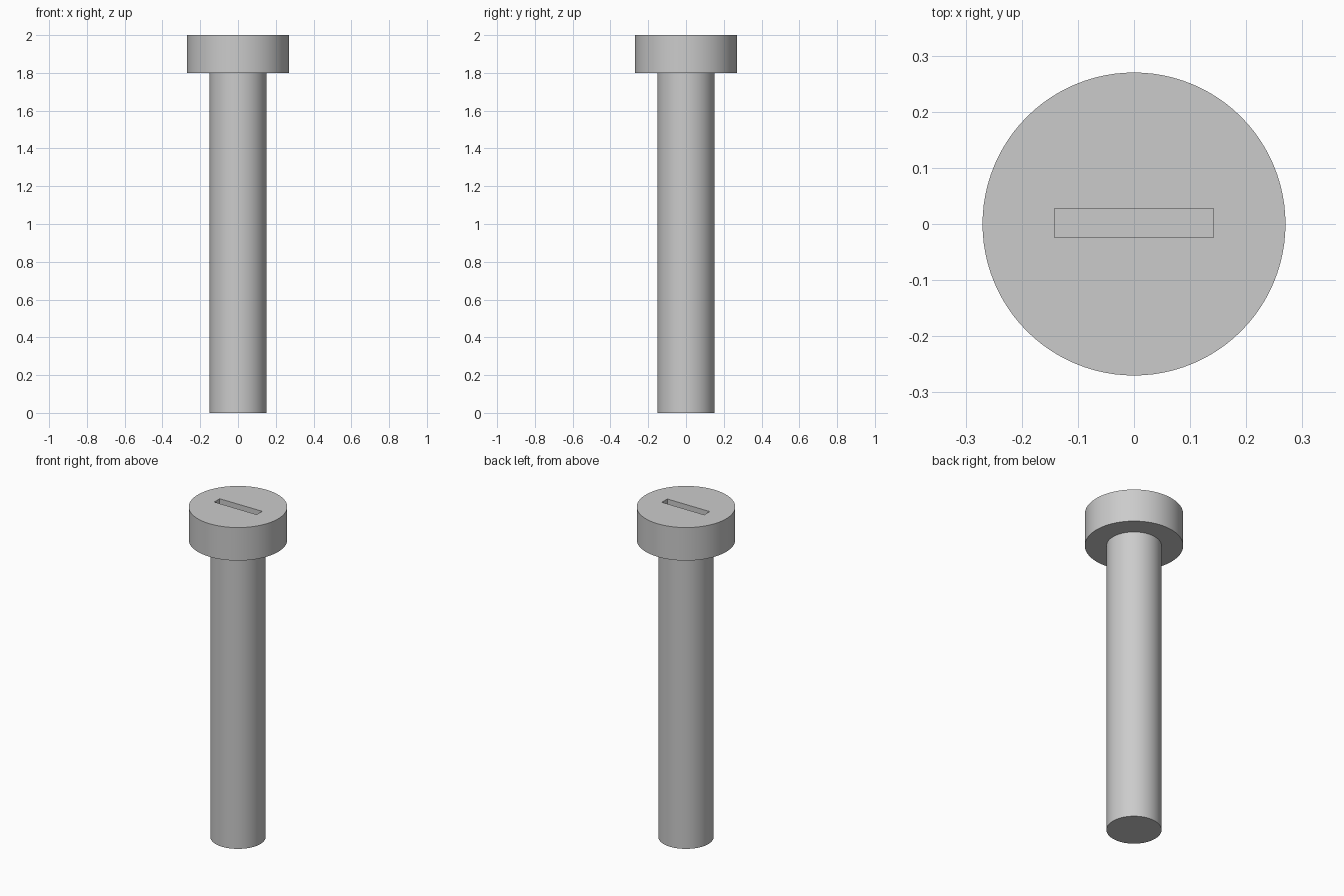
import bpy
import math

cube = bpy.data.objects.get("Cube")
if cube:
    bpy.data.objects.remove(cube, do_unlink=True)

HEAD_RADIUS, SHAFT_RADIUS = 0.27, 0.151
HEAD_BASE, TOP = 1.8, 2.0
SLOT_LENGTH, SLOT_WIDTH, SLOT_DEPTH = 0.284, 0.052, 0.1

steel = bpy.data.materials.new("grey steel")
steel.use_nodes = True
GREY = (0.6, 0.6, 0.6, 1)
steel.diffuse_color = GREY
steel.node_tree.nodes["Principled BSDF"].inputs["Base Color"].default_value = GREY


def cylinder(name, radius, bottom, top):
    bpy.ops.mesh.primitive_cylinder_add(
        vertices=96, radius=radius, depth=top - bottom,
        location=(0, 0, (bottom + top) / 2))
    obj = bpy.context.object
    obj.name = name
    obj.data.materials.append(steel)
    return obj


# Shaft and head
shaft = cylinder("shaft", SHAFT_RADIUS, 0, HEAD_BASE)
head = cylinder("head", HEAD_RADIUS, HEAD_BASE, TOP)

# Driver slot, cut into the top of the head
bpy.ops.mesh.primitive_cube_add(size=1, location=(0, 0.002, TOP))
cutter = bpy.context.object
cutter.name = "slot_cutter"
cutter.scale = (SLOT_LENGTH, SLOT_WIDTH, 2 * SLOT_DEPTH)
cutter.data.materials.append(steel)
cutter.hide_render = True

bpy.context.view_layer.objects.active = head
slot = head.modifiers.new("slot", 'BOOLEAN')
slot.operation = 'DIFFERENCE'
slot.solver = 'EXACT'
slot.object = cutter
bpy.ops.object.modifier_apply(modifier=slot.name)
bpy.data.objects.remove(cutter, do_unlink=True)

# Smooth round sides, crisp rims
for part in (shaft, head):
    bpy.ops.object.select_all(action='DESELECT')
    part.select_set(True)
    bpy.context.view_layer.objects.active = part
    bpy.ops.object.shade_smooth_by_angle(angle=math.radians(30))
